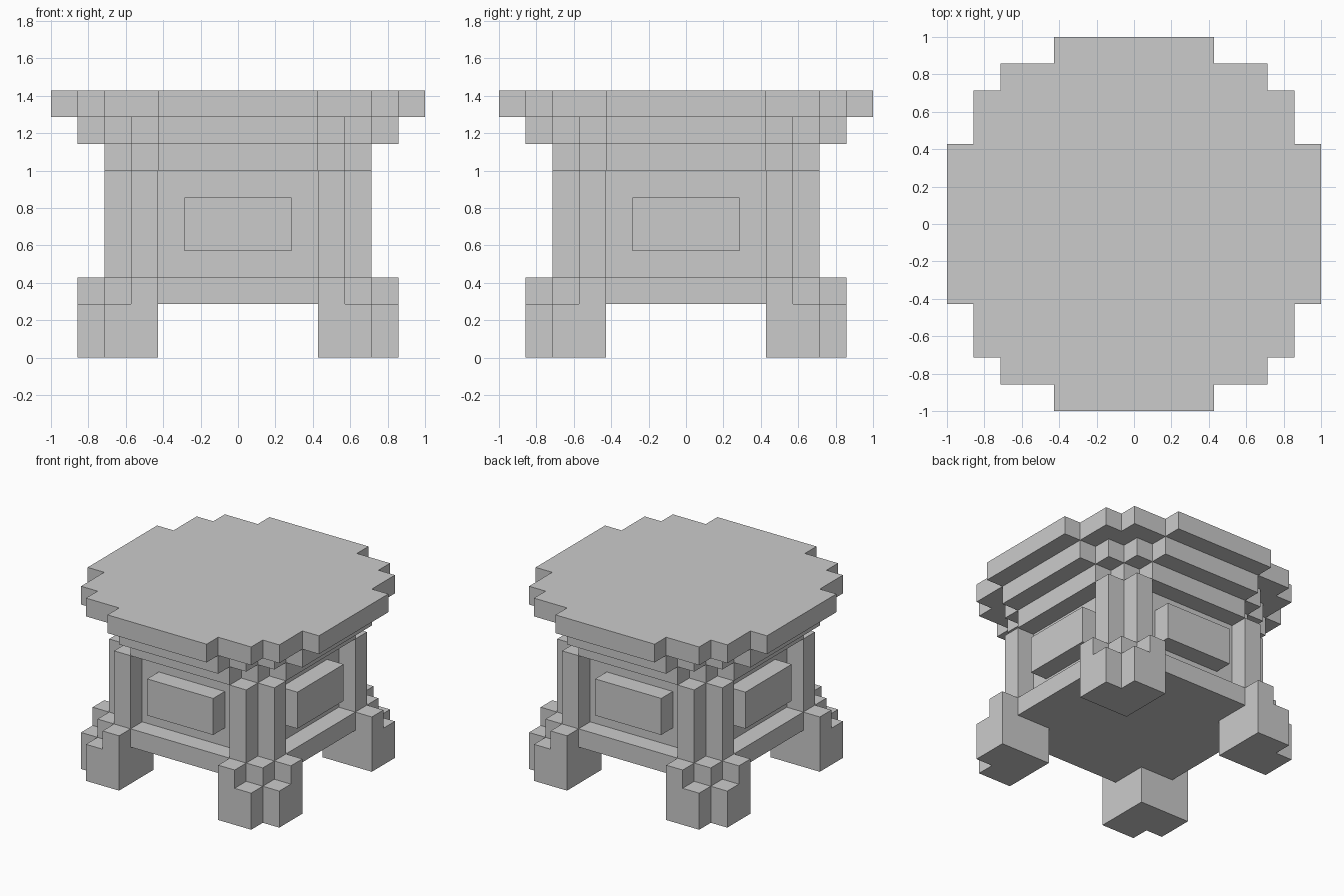
import bpy
import bmesh

if "Cube" in bpy.data.objects:
    bpy.data.objects.remove(bpy.data.objects["Cube"])

U = 1 / 7  # one block of the stepped design


def prism(name, outline, z0, z1):
    """Extrude a flat outline (in blocks) between two heights."""
    bm = bmesh.new()
    face = bm.faces.new([bm.verts.new((x * U, y * U, z0 * U)) for x, y in outline])
    ext = bmesh.ops.extrude_face_region(bm, geom=[face])
    top = [v for v in ext["geom"] if isinstance(v, bmesh.types.BMVert)]
    bmesh.ops.translate(bm, verts=top, vec=(0, 0, (z1 - z0) * U))
    bmesh.ops.recalc_face_normals(bm, faces=bm.faces)
    mesh = bpy.data.meshes.new(name)
    bm.to_mesh(mesh)
    bm.free()
    obj = bpy.data.objects.new(name, mesh)
    bpy.context.collection.objects.link(obj)
    return obj


def turn(points, k):
    """Rotate points by k quarter turns."""
    for _ in range(k):
        points = [(-y, x) for x, y in points]
    return points


def ring(quarter):
    """Repeat one corner's steps around all four corners."""
    return [p for k in range(4) for p in turn(quarter, k)]


# Table top and the two stepped mouldings under it
prism("table_top", ring([(7, 3), (6, 3), (6, 5), (5, 5), (5, 6), (3, 6), (3, 7)]), 9, 10)
prism("upper_moulding", ring([(6, 3), (5, 3), (5, 4), (4, 4), (4, 5), (3, 5), (3, 6)]), 8, 9)
prism("lower_moulding", ring([(5, 3), (4, 3), (4, 4), (3, 4), (3, 5)]), 7, 8)

# Body with recessed walls and paired corner posts
prism("body", ring([(4, 3), (5, 3), (5, 4), (4, 4), (4, 5), (3, 5), (3, 4)]), 3, 7)

# Base skirt, notched where the feet fit in
prism("skirt", ring([(5, 3), (3, 3), (3, 5)]), 2, 3)

# Raised side panels and stepped feet
panel = [(4, -2), (5, -2), (5, 2), (4, 2)]
foot = [(3, 3), (6, 3), (6, 5), (5, 5), (5, 6), (3, 6)]
ankle = [(3, 3), (6, 3), (6, 4), (5, 4), (5, 5), (4, 5), (4, 6), (3, 6)]
sides = ["right", "back", "left", "front"]
corners = ["back_right", "back_left", "front_left", "front_right"]
for k in range(4):
    prism(sides[k] + "_panel", turn(panel, k), 4, 6)
    prism(corners[k] + "_foot", turn(foot, k), 0, 2)
    prism(corners[k] + "_ankle", turn(ankle, k), 2, 3)
